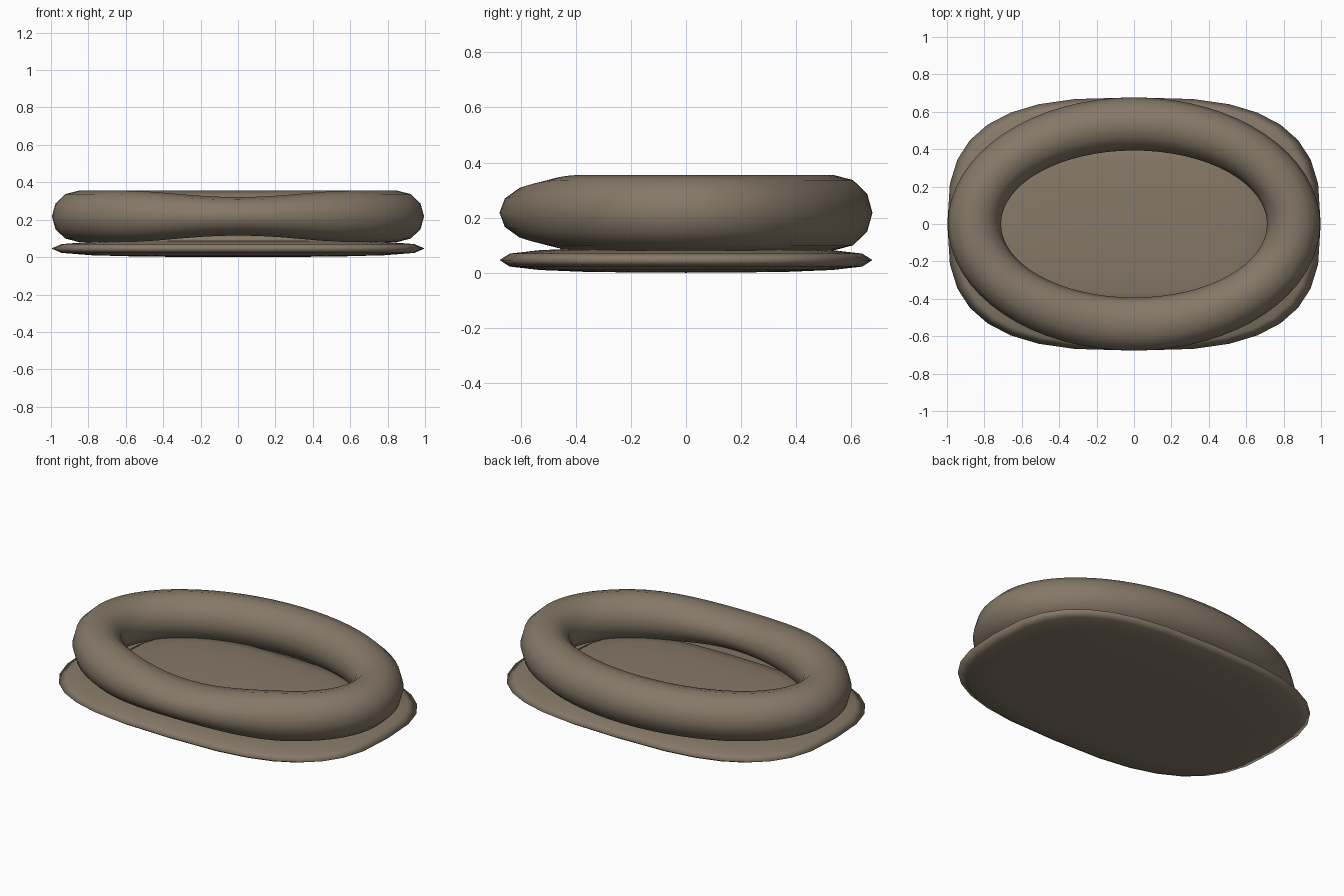
import bpy, bmesh, math

if "Cube" in bpy.data.objects:
    bpy.data.objects.remove(bpy.data.objects["Cube"])

fabric = bpy.data.materials.new("taupe fabric")
fabric.diffuse_color = (0.235, 0.19, 0.137, 1.0)
fabric.use_nodes = True
fabric.node_tree.nodes["Principled BSDF"].inputs["Base Color"].default_value = fabric.diffuse_color


def spow(v, e):
    return math.copysign(abs(v) ** e, v) if abs(v) > 1e-9 else 0.0


def finish(name, bm):
    bmesh.ops.recalc_face_normals(bm, faces=bm.faces)
    for f in bm.faces:
        f.smooth = True
    mesh = bpy.data.meshes.new(name)
    bm.to_mesh(mesh)
    bm.free()
    mesh.materials.append(fabric)
    obj = bpy.data.objects.new(name, mesh)
    bpy.context.collection.objects.link(obj)
    return obj


def bridge(bm, a, b):
    n = len(a)
    for i in range(n):
        j = (i + 1) % n
        bm.faces.new((a[i], a[j], b[j], b[i]))


# squarish, flattened pillow
def pillow(name, sx, sy, zc, h, sides=32, rings=8, power=0.7):
    bm = bmesh.new()
    loops = []
    for k in range(1, rings):
        phi = -math.pi / 2 + math.pi * k / rings
        r, z = spow(math.cos(phi), power), zc + h * spow(math.sin(phi), power)
        loops.append([bm.verts.new((sx * r * spow(math.cos(t), power),
                                    sy * r * spow(math.sin(t), power), z))
                      for t in (math.tau * i / sides for i in range(sides))])
    for a, b in zip(loops, loops[1:]):
        bridge(bm, a, b)
    for loop, z in ((loops[0], zc - h), (loops[-1], zc + h)):
        tip = bm.verts.new((0, 0, z))
        for i in range(sides):
            bm.faces.new((loop[i], loop[(i + 1) % sides], tip))
    return finish(name, bm)


# padded oval rim, thinner at the front where the pet steps in
def bolster(segments=64, sides=12, rx=0.853, ry=0.535, tube=0.142, zc=0.218, zr=0.137):
    bm = bmesh.new()
    loops = []
    for i in range(segments):
        a = math.tau * i / segments
        d = abs((a - 1.5 * math.pi + math.pi) % math.tau - math.pi)
        dip = 0.25 * math.cos(2 * d) ** 2 if d < math.pi / 4 else 0.0
        loop = []
        for k in range(sides):
            t = math.tau * k / sides
            out = tube * math.cos(t)
            loop.append(bm.verts.new(((rx + out) * math.cos(a),
                                      (ry + out) * math.sin(a),
                                      zc + zr * (1 - dip) * math.sin(t))))
        loops.append(loop)
    for i in range(segments):
        bridge(bm, loops[i], loops[(i + 1) % segments])
    return finish("bolster_rim", bm)


pillow("base_cushion", 0.998, 0.677, 0.046, 0.046)
pillow("inner_cushion", 0.76, 0.46, 0.09, 0.046)
bolster()
